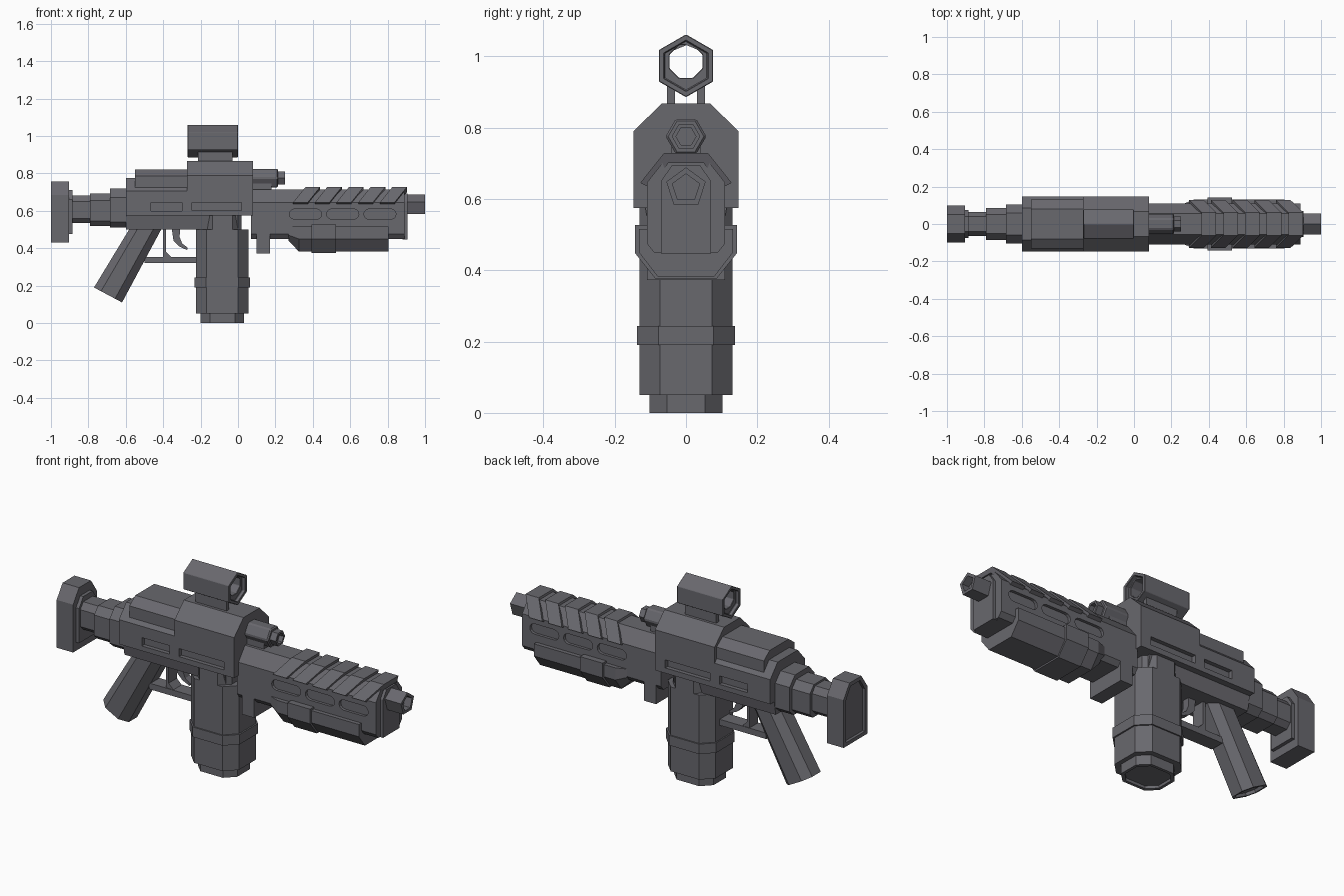
import bpy, bmesh
from math import sin, cos, pi
from mathutils import Vector

cube = bpy.data.objects.get("Cube")
if cube:
    bpy.data.objects.remove(cube, do_unlink=True)

metal = bpy.data.materials.new("dark grey metal")
metal.use_nodes = True
grey = (0.14, 0.138, 0.155, 1)
metal.diffuse_color = grey
metal.node_tree.nodes["Principled BSDF"].inputs["Base Color"].default_value = grey


def loft(name, rings, bevel=0):
    """Solid through a list of equal-length rings of 3D points."""
    bm = bmesh.new()
    loops = [[bm.verts.new(p) for p in r] for r in rings]
    n = len(loops[0])
    for a, b in zip(loops, loops[1:]):
        for i in range(n):
            j = (i + 1) % n
            bm.faces.new((a[i], a[j], b[j], b[i]))
    bm.faces.new(loops[0])
    bm.faces.new(loops[-1])
    bmesh.ops.recalc_face_normals(bm, faces=bm.faces)
    mesh = bpy.data.meshes.new(name)
    bm.to_mesh(mesh)
    bm.free()
    mesh.materials.append(metal)
    ob = bpy.data.objects.new(name, mesh)
    bpy.context.collection.objects.link(ob)
    if bevel:
        mod = ob.modifiers.new("edge", 'BEVEL')
        mod.width = bevel
        mod.segments = 1
    return ob


PLACE = {'x': lambda a, b, t: (t, a, b),
         'y': lambda a, b, t: (a, t, b),
         'z': lambda a, b, t: (a, b, t)}


def prism(name, pts, lo, hi, axis='x', bevel=0):
    return loft(name, [[PLACE[axis](a, b, t) for a, b in pts] for t in (lo, hi)], bevel)


def mirrored(half):
    """Full profile from its +y half, listed bottom to top."""
    return half + [(-a, b) for a, b in reversed(half)]


def rect(a0, a1, b0, b1):
    return [(a0, b0), (a1, b0), (a1, b1), (a0, b1)]


def octagon(a0, a1, b0, b1, c):
    return [(a0 + c, b0), (a1 - c, b0), (a1, b0 + c), (a1, b1 - c),
            (a1 - c, b1), (a0 + c, b1), (a0, b1 - c), (a0, b0 + c)]


def ngon(n, r, z, turn=pi / 2):
    return [(r * cos(turn + 2 * pi * i / n), z + r * sin(turn + 2 * pi * i / n)) for i in range(n)]


def stadium(x0, x1, z0, z1):
    r = (z1 - z0) / 2
    return [(x + r * cos(s + k * pi / 6), z0 + r + r * sin(s + k * pi / 6))
            for x, s in ((x1 - r, -pi / 2), (x0 + r, pi / 2)) for k in range(7)]


def cut(ob, *cutters):
    bpy.context.view_layer.objects.active = ob
    for c in cutters:
        mod = ob.modifiers.new("cut", 'BOOLEAN')
        mod.operation = 'DIFFERENCE'
        mod.solver = 'EXACT'
        mod.object = c
        bpy.ops.object.modifier_apply(modifier=mod.name)
        bpy.data.objects.remove(c, do_unlink=True)


def side_cuts(ob, pts, depth_y):
    """Matching recesses on both sides, down to the given half width."""
    cut(ob, prism("cutter", pts, depth_y, 0.3, 'y'), prism("cutter", pts, -0.3, -depth_y, 'y'))


# Receiver
rear = prism("receiver_rear", mirrored([(0.147, 0.574), (0.147, 0.705), (0.085, 0.775)]), -0.6, -0.27)
side_cuts(rear, rect(-0.465, -0.3, 0.6, 0.645), 0.125)
centre = prism("receiver_centre", mirrored([(0.147, 0.574), (0.147, 0.79), (0.068, 0.867)]), -0.272, 0.08)
side_cuts(centre, rect(-0.245, 0.02, 0.602, 0.645), 0.125)
prism("receiver_lower", mirrored([(0.1, 0.5), (0.115, 0.58)]), -0.6, 0.0)
prism("receiver_cover", mirrored([(0.13, 0.71), (0.13, 0.785), (0.08, 0.822)]), -0.55, -0.27)

# Stock
prism("rear_collar", mirrored([(0.07, 0.51), (0.105, 0.54), (0.105, 0.67), (0.06, 0.72)]), -0.685, -0.6)
prism("stock_socket", mirrored([(0.06, 0.52), (0.085, 0.545), (0.085, 0.655), (0.05, 0.693)]), -0.79, -0.68)
prism("stock_tube", mirrored([(0.04, 0.535), (0.065, 0.56), (0.065, 0.65), (0.04, 0.683)]), -0.9, -0.78)
prism("stock_neck", mirrored([(0.075, 0.475), (0.075, 0.66), (0.04, 0.71)]), -0.91, -0.885)
pad = prism("stock_pad", mirrored([(0.1, 0.43), (0.1, 0.685), (0.05, 0.757)]), -1.0, -0.903)
cut(pad, prism("cutter", mirrored([(0.08, 0.45), (0.08, 0.675), (0.04, 0.737)]), -1.1, -0.985))

# Handguard
guard = prism("handguard", mirrored([(0.09, 0.45), (0.11, 0.475), (0.11, 0.645), (0.055, 0.715)]), 0.07, 0.89)
for i in range(3):
    x = 0.275 + 0.199 * i
    side_cuts(guard, stadium(x, x + 0.172, 0.555, 0.61), 0.095)
prism("handguard_cap", mirrored([(0.07, 0.447), (0.07, 0.65), (0.04, 0.693)]), 0.88, 0.905)
prism("handguard_lug", mirrored([(0.11, 0.373), (0.11, 0.55)]), 0.1, 0.172)

# Slanted ridges wrapped over the handguard
outer = mirrored([(0.128, 0.645), (0.062, 0.728)])
inner = mirrored([(0.1, 0.63), (0.05, 0.7)])
band = outer[:2] + outer[2:] + inner[::-1]
slant = [(z - 0.645) * 0.8 for _, z in outer]
slant += slant[::-1]
for i in range(5):
    x = 0.295 + 0.116 * i
    loft("handguard_ridge", [[(x + w + s, y, z) for (y, z), s in zip(band, slant)] for w in (0, 0.078)])

# Underbarrel unit
under = [(0.08, 0.383), (0.132, 0.45), (0.132, 0.515)]
small = [(0.07, 0.44), (0.11, 0.47), (0.11, 0.515)]
loft("underbarrel", [[(x, y, z) for y, z in mirrored(p)]
                     for x, p in ((0.27, small), (0.325, under), (0.805, under))])
prism("underbarrel_band", mirrored([(0.085, 0.375), (0.143, 0.448), (0.143, 0.526)]), 0.392, 0.525)

# Muzzle and upper tube
muzzle = prism("muzzle", ngon(5, 0.058, 0.63), 0.9, 1.0)
cut(muzzle, prism("cutter", ngon(5, 0.04, 0.63), 0.96, 1.1))
prism("upper_tube", ngon(6, 0.057, 0.775, 0), 0.07, 0.215, bevel=0.006)
tip = prism("upper_tube_tip", ngon(6, 0.04, 0.775, 0), 0.2, 0.25)
cut(tip, prism("cutter", ngon(6, 0.028, 0.775, 0), 0.225, 0.3))
prism("upper_tube_base", rect(-0.04, 0.04, 0.69, 0.77), 0.07, 0.18)

# Sight
sight = prism("sight", ngon(6, 0.088, 0.973), -0.27, 0.0, bevel=0.004)
cut(sight, prism("cutter", ngon(8, 0.05, 0.985, pi / 8), -0.4, 0.2),
    prism("cutter", ngon(6, 0.07, 0.973), -0.02, 0.2),
    prism("cutter", ngon(6, 0.07, 0.973), -0.4, -0.25))
for s in (-1, 1):
    prism("sight_rail", rect(s * 0.042 - 0.011, s * 0.042 + 0.011, 0.86, 0.925), -0.215, -0.03)

# Magazine
prism("magazine", octagon(-0.225, 0.056, -0.13, 0.13, 0.057), 0.05, 0.5, 'z')
prism("magazine_well", octagon(-0.185, 0.02, -0.13, 0.13, 0.05), 0.49, 0.58, 'z')
prism("magazine_band", octagon(-0.232, 0.064, -0.137, 0.137, 0.06), 0.19, 0.243, 'z')
foot = prism("magazine_foot", octagon(-0.2, 0.033, -0.103, 0.103, 0.05), 0.0, 0.06, 'z')
cut(foot, prism("cutter", octagon(-0.185, 0.018, -0.088, 0.088, 0.045), -0.1, 0.015, 'z'))

# Grip: slanted octagonal column
top, bottom = Vector((-0.485, 0, 0.52)), Vector((-0.695, 0, 0.15))
across = Vector((0.075, 0, -0.04))
section = octagon(-1, 1, -1, 1, 0.5)


def grip_ring(centre, scale=1.0, stretch=None):
    return [centre + (stretch or across) * a * scale + Vector((0, 0.072 * b * scale, 0)) for a, b in section]


grip = loft("grip", [grip_ring(top, stretch=Vector((0.085, 0, 0))), grip_ring(bottom)])
down = (bottom - top).normalized()
cut(grip, loft("cutter", [grip_ring(bottom - down * 0.015, 0.8), grip_ring(bottom + down * 0.1, 0.8)]))

# Trigger and its guard
prism("trigger_guard", rect(-0.5, -0.2, 0.32, 0.352), -0.038, 0.038, 'y')
prism("trigger_guard_post", [(-0.4, 0.51), (-0.385, 0.51), (-0.385, 0.38), (-0.35, 0.345), (-0.4, 0.34)],
      -0.035, 0.035, 'y')
prism("trigger", [(-0.355, 0.51), (-0.31, 0.51), (-0.312, 0.46), (-0.298, 0.425), (-0.268, 0.402),
                  (-0.272, 0.39), (-0.315, 0.41), (-0.345, 0.44)], -0.02, 0.02, 'y')
